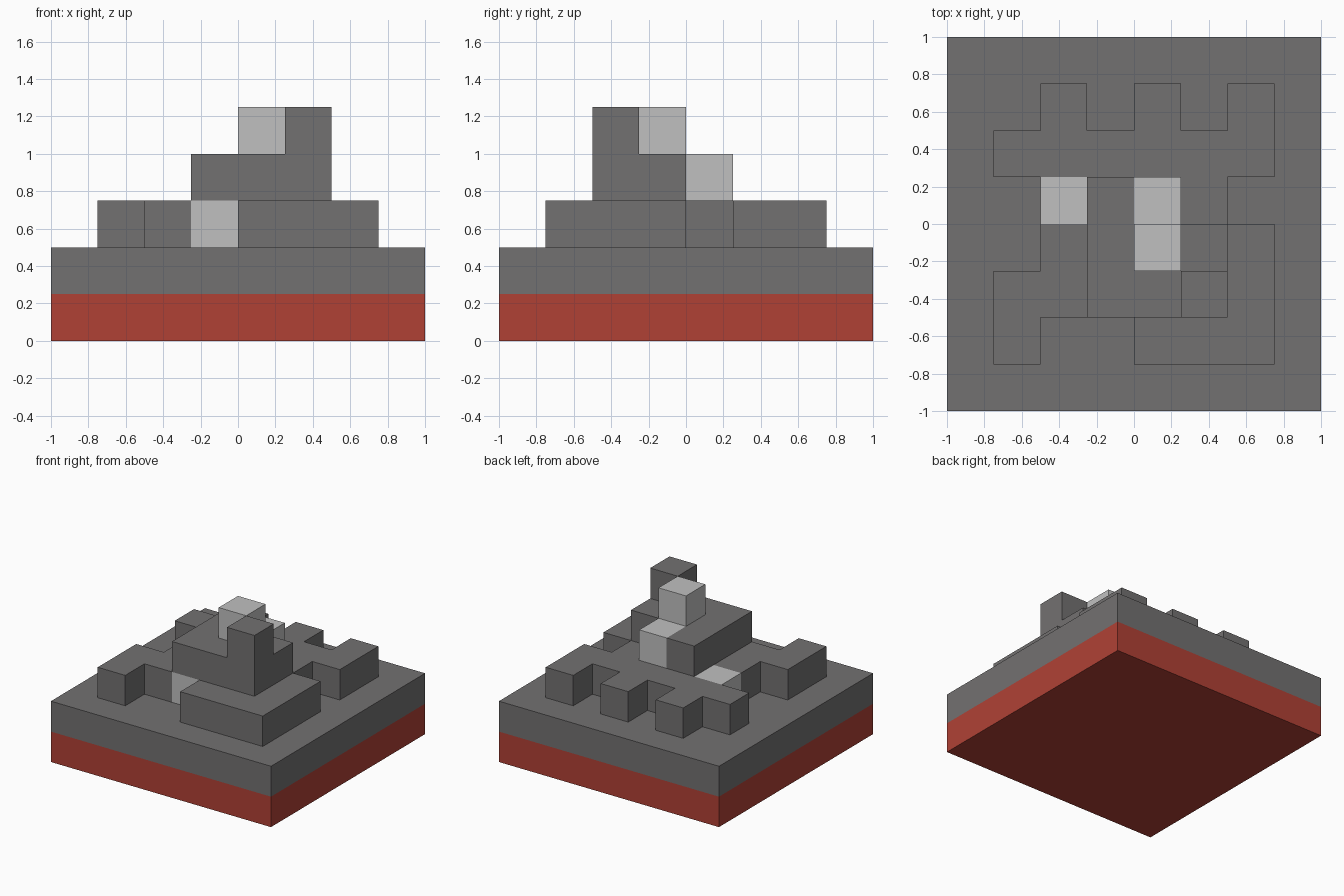
import bpy
import bmesh

CELL = 0.25  # edge length of one block

default_cube = bpy.data.objects.get("Cube")
if default_cube:
    bpy.data.objects.remove(default_cube, do_unlink=True)


def make_material(name, colour):
    mat = bpy.data.materials.new(name)
    mat.use_nodes = True
    mat.diffuse_color = colour
    mat.node_tree.nodes["Principled BSDF"].inputs["Base Color"].default_value = colour
    return mat


def prism(name, outline, level, material):
    """Extrude an outline, given in blocks, upward by one block from a level."""
    bm = bmesh.new()
    bottom = bm.faces.new([bm.verts.new((x * CELL, y * CELL, level * CELL))
                           for x, y in outline])
    extruded = bmesh.ops.extrude_face_region(bm, geom=[bottom], use_keep_orig=True)
    top_verts = [g for g in extruded["geom"] if isinstance(g, bmesh.types.BMVert)]
    bmesh.ops.translate(bm, verts=top_verts, vec=(0, 0, CELL))
    bmesh.ops.recalc_face_normals(bm, faces=bm.faces)
    mesh = bpy.data.meshes.new(name)
    bm.to_mesh(mesh)
    bm.free()
    mesh.materials.append(material)
    obj = bpy.data.objects.new(name, mesh)
    bpy.context.collection.objects.link(obj)
    return obj


def block(name, x, y, level, material, size=1):
    """Square slab with its low corner at block position x, y."""
    outline = [(x, y), (x + size, y), (x + size, y + size), (x, y + size)]
    return prism(name, outline, level, material)


red = make_material("brick red", (0.434, 0.053, 0.036, 1))
dark = make_material("dark grey stone", (0.171, 0.165, 0.166, 1))
light = make_material("light grey stone", (0.527, 0.527, 0.527, 1))

# Square base: red slab below a stone slab
block("red_base", -4, -4, 0, red, size=8)
block("stone_slab", -4, -4, 1, dark, size=8)

# Crenellated lower tier, notched where the light blocks sit
lower_outline = [
    (-3, 2), (-2, 2), (-2, 3), (-1, 3), (-1, 2), (0, 2), (0, 3), (1, 3),
    (1, 2), (2, 2), (2, 3), (3, 3), (3, 1), (2, 1), (2, 0), (3, 0),
    (3, -3), (0, -3), (0, -1), (-1, -1), (-1, -2), (-2, -2), (-2, -3),
    (-3, -3), (-3, -1), (-2, -1), (-2, 0), (-1, 0), (-1, 1), (-3, 1),
]
prism("lower_tier", lower_outline, 2, dark)
block("lower_front_light_block", -1, -2, 2, light)
block("lower_side_light_block", -2, 0, 2, light)

# L-shaped upper tier with a light block in its inner corner
prism("upper_tier", [(-1, -2), (2, -2), (2, 0), (0, 0), (0, 1), (-1, 1)], 3, dark)
block("upper_light_block", 0, 0, 3, light)

# Two peak blocks, touching along one edge
block("peak_dark_block", 1, -2, 4, dark)
block("peak_light_block", 0, -1, 4, light)
